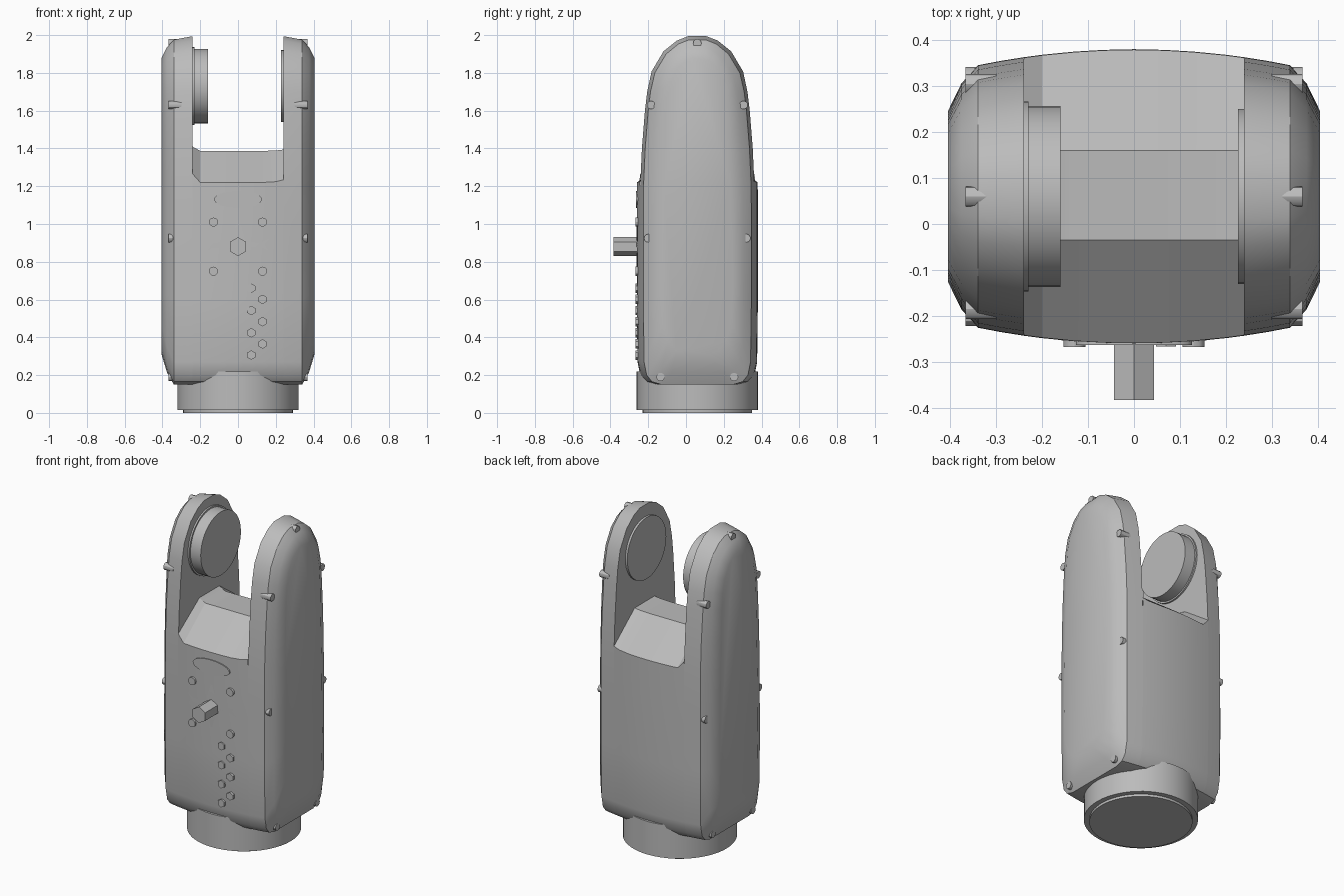
import bpy, bmesh, math
from mathutils import Matrix, Vector

if "Cube" in bpy.data.objects:
    bpy.data.objects.remove(bpy.data.objects["Cube"])

GREY = (0.5, 0.5, 0.5, 1)
metal = bpy.data.materials.new("light grey metal")
metal.use_nodes = True
metal.diffuse_color = GREY
metal.node_tree.nodes["Principled BSDF"].inputs["Base Color"].default_value = GREY

MID = 0.06          # depth of the central axis
SLOT = 0.24         # half width of the fork slot
SEAM = 0.34         # where the side covers begin


def finish(name, bm, angle=30):
    bmesh.ops.recalc_face_normals(bm, faces=bm.faces)
    mesh = bpy.data.meshes.new(name)
    bm.to_mesh(mesh)
    bm.free()
    obj = bpy.data.objects.new(name, mesh)
    bpy.context.collection.objects.link(obj)
    mesh.materials.append(metal)
    bpy.ops.object.select_all(action='DESELECT')
    obj.select_set(True)
    bpy.context.view_layer.objects.active = obj
    bpy.ops.object.shade_smooth_by_angle(angle=math.radians(angle))
    return obj


def loft(name, sections, caps=True):
    bm = bmesh.new()
    rings = [[bm.verts.new(p) for p in ring] for ring in sections]
    n = len(rings[0])
    for a, b in zip(rings, rings[1:]):
        for i in range(n):
            j = (i + 1) % n
            bm.faces.new((a[i], a[j], b[j], b[i]))
    if caps:
        bm.faces.new(rings[0])
        bm.faces.new(rings[-1])
    return finish(name, bm)


def cylinder(name, start, end, radius, sides=32, stretch=1.0):
    start, end = Vector(start), Vector(end)
    axis = end - start
    turn = axis.to_track_quat('Z', 'Y').to_matrix().to_4x4()
    bm = bmesh.new()
    bmesh.ops.create_cone(bm, cap_ends=True, segments=sides, radius1=radius,
                          radius2=radius, depth=axis.length)
    bmesh.ops.transform(bm, matrix=Matrix.Translation((start + end) / 2) @ turn, verts=bm.verts)
    bmesh.ops.scale(bm, vec=(stretch, 1, 1), verts=bm.verts)
    return finish(name, bm)


# Half outline rows: cover rim (half width, height), cover face (half width, height)
ROWS = [
    (.19, .15, .06, .31), (.24, .165, .11, .33), (.268, .2, .155, .38),
    (.282, .27, .183, .47), (.286, .6, .187, .65), (.286, 1, .182, 1),
    (.285, 1.2, .176, 1.2), (.276, 1.4, .171, 1.4), (.26, 1.6, .166, 1.58),
    (.248, 1.7, .158, 1.68), (.225, 1.8, .138, 1.76), (.165, 1.9, .1, 1.83),
    (.1, 1.953, .06, 1.865), (.045, 1.975, .025, 1.878),
]


def bulge(x):
    return max(0, 0.3 * (SEAM ** 2 - x ** 2))


def arm_section(x, inset, side):
    half = []
    for w, z, wi, zi in ROWS:
        lift = bulge(x) * max(0, (z - 1.7) / 0.25)
        grow = bulge(x) * min(1, w / 0.2)
        half.append((w + (wi - w) * inset + grow, z + (zi - z) * inset + lift))
    return ([(side * x, MID - w, z) for w, z in half] +
            [(side * x, MID + w, z) for w, z in reversed(half)])


# Fork arms with domed side covers
for label, side in (("left", 1), ("right", -1)):
    steps = ((SLOT, 0), (.29, 0), (SEAM, 0), (.376, .4), (.405, 1))
    loft(label + "_fork_arm", [arm_section(x, t, side) for x, t in steps])


# Bulged middle block with a ridged top between the arms
def block_section(x, lift):
    g = bulge(x)
    half = [(w + g, z) for w, z, _, _ in ROWS[:6]] + [(.285 + g, 1.22 + lift)]
    front = [(x, MID - w, z) for w, z in half]
    back = [(x, MID + w, z) for w, z in reversed(half)]
    return front + [(x, -.035, 1.387 + lift / 2), (x, .16, 1.387 + lift / 2)] + back


block = [(-SLOT, .045), (-.2, 0), (-.13, 0), (-.065, 0), (0, 0),
         (.065, 0), (.13, 0), (.2, .004), (SLOT, .014)]
loft("middle_block", [block_section(x, lift) for x, lift in block], caps=False)

# Round base
cylinder("base_collar", (0, MID, .015), (0, MID, .22), .321, 48)
cylinder("base_foot", (0, MID, 0), (0, MID, .03), .29, 48)

# Joint discs inside the fork
HUB = 1.73
cylinder("right_joint_flange", (-.25, MID, HUB), (-.23, MID, HUB), .207, 40)
cylinder("right_joint_disc", (-.24, MID, HUB), (-.16, MID, HUB), .197, 40)
cylinder("left_joint_disc", (.25, MID, HUB), (.227, MID, HUB), .191, 40)

# Cover screws
SCREWS = [(-.2, .925), (.32, .925), (-.185, 1.63), (.305, 1.63),
          (MID, 1.957), (-.135, .19), (.255, .19)]
for label, side in (("left", 1), ("right", -1)):
    for i, (y, z) in enumerate(SCREWS):
        cylinder(f"{label}_cover_screw_{i}", (side * .3, y, z), (side * .367, y, z), .022, 12)

# Star-shaped relief on the front
bm = bmesh.new()
CENTRE = .89
ring = []
for k in range(8):
    a = math.radians(45 * k)
    sx, sz = round(math.cos(a), 3), round(math.sin(a), 3)
    if k % 2:
        p = (math.copysign(.3, sx), -.232, CENTRE + math.copysign(.21, sz))
    else:
        p = (sx * .14, -.256 if sx else -.261, CENTRE + sz * .13)
    ring.append(bm.verts.new(p))
hub = bm.verts.new((0, -.264, CENTRE))
for k in range(8):
    bm.faces.new((hub, ring[k], ring[(k + 1) % 8]))
finish("front_star_relief", bm)

# Front peg, bolts, oval badge plate and staggered studs
cylinder("front_peg", (0, -.2, .88), (0, -.383, .88), .05, 6)
for sx in (-1, 1):
    for z in (.75, 1.01):
        cylinder("front_bolt", (sx * .13, -.2, z), (sx * .13, -.268, z), .024, 12)
cylinder("front_oval_plate", (0, -.24, 1.13), (0, -.264, 1.13), .045, 32, stretch=2.8)
for i in range(7):
    x, z = (.13 if i % 2 else .07), .66 - i * .059
    cylinder("front_stud", (x, -.2, z), (x, -.267, z), .025, 6)
